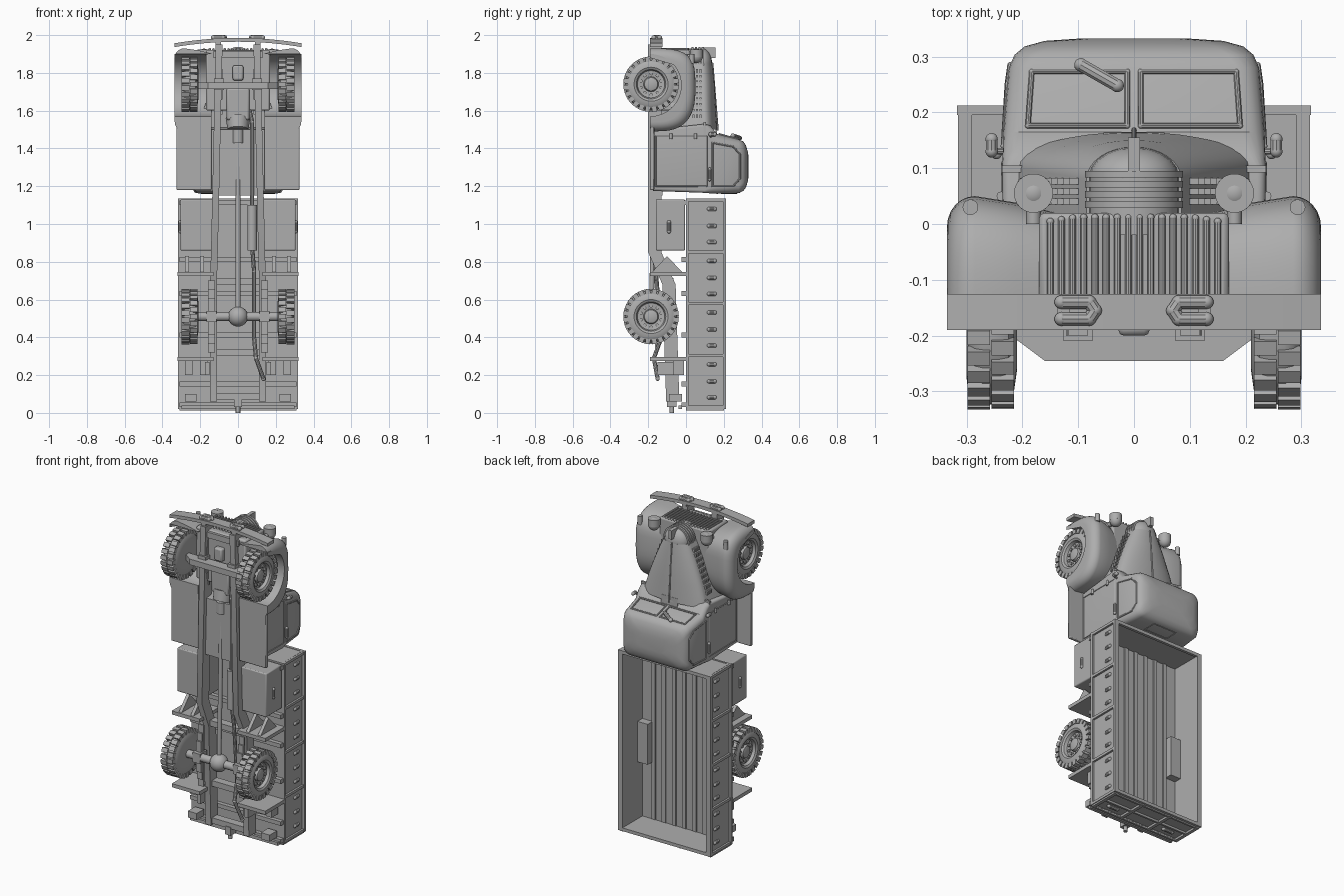
import bpy, bmesh
from math import sin, cos, pi
from mathutils import Vector, Matrix

if "Cube" in bpy.data.objects:
    bpy.data.objects.remove(bpy.data.objects["Cube"], do_unlink=True)

GREY = (.42, .42, .42, 1)
paint = bpy.data.materials.new("plain_grey")
paint.use_nodes = True
paint.diffuse_color = GREY
paint.node_tree.nodes["Principled BSDF"].inputs["Base Color"].default_value = GREY


class Part:
    """Collects simple shapes into one named object."""

    def __init__(self, name, mirror=False, bevel=0):
        self.name, self.mirror, self.bevel = name, mirror, bevel
        self.bm = bmesh.new()

    def __enter__(self):
        return self

    def __exit__(self, *error):
        bm = self.bm
        bmesh.ops.recalc_face_normals(bm, faces=bm.faces[:])
        for face in bm.faces:
            face.smooth = True
        for edge in bm.edges:
            edge.smooth = len(edge.link_faces) == 2 and edge.calc_face_angle(pi) < .6
        mesh = bpy.data.meshes.new(self.name)
        bm.to_mesh(mesh)
        bm.free()
        mesh.materials.append(paint)
        obj = bpy.data.objects.new(self.name, mesh)
        bpy.context.collection.objects.link(obj)
        if self.bevel:
            mod = obj.modifiers.new("Bevel", "BEVEL")
            mod.width, mod.segments = self.bevel, 2
        if self.mirror:
            mod = obj.modifiers.new("Mirror", "MIRROR")
            mod.use_clip, mod.use_mirror_merge = False, False

    def block(self, matrix):
        bmesh.ops.create_cube(self.bm, size=1, matrix=matrix)

    def box(self, x, y, z):
        spans = (x, y, z)
        middle = Vector([(a + b) / 2 for a, b in spans])
        size = [abs(b - a) for a, b in spans]
        self.block(Matrix.Translation(middle) @ Matrix.Diagonal((*size, 1)))

    def rod(self, start, end, r, tip=None, sides=16):
        start, end = Vector(start), Vector(end)
        along = end - start
        turn = along.to_track_quat("Z", "Y").to_matrix().to_4x4()
        bmesh.ops.create_cone(self.bm, cap_ends=True, segments=sides, radius1=r,
                              radius2=r if tip is None else tip, depth=along.length,
                              matrix=Matrix.Translation((start + end) / 2) @ turn)

    def ball(self, at, r, scale=(1, 1, 1)):
        bmesh.ops.create_uvsphere(self.bm, u_segments=20, v_segments=12, radius=r,
                                  matrix=Matrix.Translation(at) @ Matrix.Diagonal((*scale, 1)))

    def pipe(self, path, r, closed=False):
        ends = path[1:] + path[:1] if closed else path[1:]
        for a, b in zip(path, ends):
            self.rod(a, b, r, sides=10)
        for point in path:
            self.ball(point, r)

    def loft(self, rings):
        rows = [[self.bm.verts.new(p) for p in ring] for ring in rings]
        for a, b in zip(rows, rows[1:]):
            for i in range(len(a)):
                self.bm.faces.new((a[i - 1], a[i], b[i], b[i - 1]))
        self.bm.faces.new(rows[0])
        self.bm.faces.new(rows[-1])


def circle_x(x, r, y, z, sides=40):
    return [(x, y + r * sin(2 * pi * i / sides), z + r * cos(2 * pi * i / sides)) for i in range(sides)]


def power(value, exponent):
    return abs(value) ** exponent * (1 if value > 0 else -1)


# Wheels: lathed tyre and dished rim, lugs, bolts
AXLE_Y, FRONT_Z, REAR_Z = -.185, 1.74, .51
TYRE = [(.21, .08), (.215, .115), (.225, .132), (.24, .138), (.27, .138), (.285, .132),
        (.297, .115), (.3, .09), (.293, .078), (.275, .072), (.27, .04), (.285, .035), (.29, .02)]
for label, wheel_z in (("front", FRONT_Z), ("rear", REAR_Z)):
    with Part(label + "_wheels", mirror=True) as p:
        p.loft([circle_x(x, r, AXLE_Y, wheel_z) for x, r in TYRE])
        hub = Matrix.Translation((0, AXLE_Y, wheel_z))
        for side, x in enumerate((.235, .278)):
            for k in range(24):
                turn = Matrix.Rotation(2 * pi * (k + side / 2) / 24, 4, "X")
                p.block(hub @ turn @ Matrix.Translation((x, 0, .133)) @ Matrix.Diagonal((.04, .026, .027, 1)))
        for k in range(10):
            a = 2 * pi * k / 10
            y, z = AXLE_Y + .056 * sin(a), wheel_z + .056 * cos(a)
            p.rod((.265, y, z), (.281, y, z), .009, sides=8)

# Front fenders: rounded shell around a wheel arch
def fender_ring(x, inset):
    shrink = 1 - inset / .24
    ring = []
    for i in range(25):
        a = pi * i / 24
        squareness = .5 if a < pi / 2 else .85
        ring.append((x, -.19 + .24 * shrink * power(sin(a), .6),
                     1.71 + .22 * shrink * power(cos(a), squareness)))
    for i in range(25):
        a = pi - pi * i / 24
        ring.append((x, -.19 + .165 * sin(a), 1.735 + .165 * cos(a)))
    return ring


with Part("front_fenders", mirror=True) as p:
    steps = [pi / 2 * i / 6 for i in range(7)]
    p.loft([fender_ring(.14, .03), fender_ring(.21, .012)]
           + [fender_ring(.285 + .05 * sin(a), .055 * (1 - cos(a))) for a in steps])

# Grille panel with vertical bars
with Part("grille_panel", bevel=.01) as p:
    p.box((-.17, .17), (-.17, .02), (1.6, 1.922))
with Part("grille_bars") as p:
    for i in range(16):
        x = -.15 + .02 * i
        p.pipe([(x, -.13, 1.925), (x, .012 - .15 * max(0, abs(x) - .1), 1.925)], .0065)

# Hood: arched sections narrowing toward the nose
def hood_ring(z, half, shoulder, peak):
    arch = [(half * cos(pi * i / 16), shoulder + (peak - shoulder) * sin(pi * i / 16), z) for i in range(17)]
    return [(half, -.08, z)] + arch + [(-half, -.08, z)]


with Part("hood") as p:
    p.loft([hood_ring(1.5, .215, .1, .165), hood_ring(1.62, .178, .095, .158),
            hood_ring(1.75, .13, .088, .15), hood_ring(1.85, .085, .08, .138)])
with Part("radiator_nose") as p:
    p.rod((0, -.02, 1.85), (0, .09, 1.85), .08, sides=32)
    p.ball((0, .085, 1.85), .08, (1, .66, 1))
    for i in range(4):
        y = .035 + .018 * i
        p.rod((0, y - .006, 1.85), (0, y + .006, 1.85), .088, sides=32)
    p.box((-.011, .011), (.09, .155), (1.88, 1.935))
    p.pipe([(0, .168, 1.5), (0, .14, 1.85)], .005)
with Part("hood_louvers", mirror=True) as p:
    for row in range(3):
        for i in range(9):
            z = 1.56 + .03 * i
            x = .198 - (z - 1.56) * .37
            p.box((x - .01, x + .006), (.035 + .018 * row, .046 + .018 * row), (z, z + .02))
with Part("cowl_ledge", mirror=True) as p:
    p.box((.17, .236), (.092, .105), (1.47, 1.54))

# Cab: rounded rectangles stacked from floor to roof
def cab_ring(y, half, back, front, corner):
    ring = []
    for k, (sx, z) in enumerate(((1, front - corner), (-1, front - corner),
                                 (-1, back + corner), (1, back + corner))):
        for i in range(6):
            a = pi / 2 * (k + i / 5)
            ring.append((sx * (half - corner) + corner * cos(a), y, z + corner * sin(a)))
    return ring


with Part("cab") as p:
    p.loft([cab_ring(-.175, .232, 1.175, 1.5, .015), cab_ring(.1, .236, 1.165, 1.53, .015),
            cab_ring(.13, .235, 1.162, 1.52, .03), cab_ring(.165, .234, 1.16, 1.476, .04),
            cab_ring(.28, .224, 1.163, 1.447, .04), cab_ring(.303, .214, 1.175, 1.437, .045),
            cab_ring(.318, .196, 1.195, 1.415, .05), cab_ring(.328, .16, 1.23, 1.38, .05),
            cab_ring(.332, .1, 1.26, 1.35, .04)])
with Part("windshield_frames", mirror=True) as p:
    low, high = 1.476, 1.449
    p.pipe([(.012, .176, low), (.19, .176, low), (.183, .273, high), (.012, .273, high)], .005, True)
with Part("side_window_frames", mirror=True) as p:
    p.pipe([(.234, .14, 1.2), (.234, .14, 1.43), (.226, .25, 1.41), (.222, .285, 1.37),
            (.222, .285, 1.24), (.227, .25, 1.2)], .005, True)
with Part("rear_window_frame") as p:
    p.pipe([(-.08, .19, 1.162), (.08, .19, 1.162), (.08, .27, 1.164), (-.08, .27, 1.164)], .004, True)
with Part("door_trim", mirror=True) as p:
    p.pipe([(.234, -.16, 1.2), (.235, .11, 1.2), (.235, .11, 1.465), (.234, -.16, 1.465)], .003, True)
    p.pipe([(.246, .125, 1.235), (.246, .125, 1.29)], .009)
    for y in (-.08, .05):
        p.rod((.238, y, 1.45), (.238, y, 1.48), .008)
with Part("wiper_motor") as p:
    p.pipe([(-.095, .285, 1.455), (-.03, .248, 1.468)], .012)
with Part("cowl_vent") as p:
    p.box((-.055, .055), (.155, .164), (1.46, 1.53))
with Part("mirrors", mirror=True) as p:
    p.pipe([(.225, .13, 1.46), (.255, .13, 1.47)], .006)
    p.pipe([(.255, .13, 1.475), (.255, .152, 1.475)], .011)
with Part("running_boards", mirror=True, bevel=.005) as p:
    p.box((.14, .325), (-.19, -.168), (1.18, 1.56))

# Lamps
with Part("headlights", mirror=True) as p:
    p.ball((.18, .055, 1.89), .035, (1, 1, 1.1))
    p.rod((.18, .055, 1.885), (.18, .055, 1.925), .035, sides=24)
    p.rod((.18, .0, 1.885), (.18, .04, 1.885), .013)
with Part("marker_lights", mirror=True) as p:
    p.rod((.293, .03, 1.85), (.293, .03, 1.9), .014)

# Bumper and tow hooks
with Part("front_bumper") as p:
    rings = []
    for i in range(17):
        x = .335 * (i / 8 - 1)
        z = 1.965 - .25 * x * x
        rings.append([(x, -.19, z), (x, -.125, z), (x, -.125, z + .02), (x, -.19, z + .02)])
    p.loft(rings)
with Part("tow_hooks", mirror=True) as p:
    p.pipe([(.13, -.14, 1.987), (.08, -.14, 1.987), (.07, -.155, 1.987),
            (.08, -.17, 1.987), (.13, -.17, 1.987)], .0125)
    p.box((.115, .137), (-.18, -.13), (1.97, 1.99))
    p.box((.09, .12), (-.19, -.13), (1.9, 1.97))

# Cargo bed: open tray with ribs, beads and wheel boxes
BED_BACK, BED_FRONT = .02, 1.135
with Part("bed_floor") as p:
    p.box((-.3, .3), (0, .012), (BED_BACK, BED_FRONT))
    for i in range(7):
        x = -.21 + .07 * i
        p.box((x - .012, x + .012), (.01, .02), (.04, 1.12))
with Part("bed_sides", mirror=True) as p:
    p.box((.29, .303), (0, .2), (BED_BACK, BED_FRONT))
    p.box((.286, .317), (.195, .212), (BED_BACK, BED_FRONT))
    p.box((.29, .317), (0, .014), (BED_BACK, BED_FRONT))
    for k in range(5):
        z = .022 + .274 * k
        p.box((.3, .315), (0, .2), (z, z + .016))
        if k < 4:
            for step in (.06, .145, .235):
                p.pipe([(.302, .122, z + step), (.302, .152, z + step)], .011)
with Part("bed_ends") as p:
    for z, face in ((BED_FRONT - .015, BED_FRONT), (BED_BACK + .005, BED_BACK)):
        p.box((-.3, .3), (0, .2), (z, z + .012))
        p.box((-.317, .317), (.195, .212), (z - .005, z + .015))
    for x in (-.3, -.1, .1, .3):
        p.box((x - .01, x + .01), (0, .2), (.012, .03))
    for y in (.005, .1, .19):
        p.box((-.31, .31), (y - .006, y + .006), (.012, .03))
    for x in (-.2, .2):
        p.pipe([(x - .03, .055, .024), (x + .03, .055, .024)], .012)
with Part("wheel_boxes", mirror=True) as p:
    p.box((.22, .295), (.005, .06), (.39, .64))
with Part("bed_beams") as p:
    for z in (.03, .14, .4, .62, .8, 1.1):
        p.box((-.31, .31), (-.025, 0), (z, z + .025))

# Side lockers with handles
with Part("side_lockers", mirror=True, bevel=.006) as p:
    p.box((.125, .305), (-.16, -.005), (.86, 1.13))
with Part("locker_handles", mirror=True) as p:
    p.pipe([(.306, -.09, .96), (.306, -.09, 1.01)], .01)

# Rear mudguards and brackets
with Part("mudguards", mirror=True) as p:
    for z in (.275, .725):
        p.box((.13, .32), (-.19, 0), (z, z + .022))
    for x in (.18, .26):
        p.loft([[(x + w, -.18, .745), (x + w, -.02, .745), (x + w, -.1, .83)] for w in (0, .02)])
        p.box((x - .02, x + .02), (-.07, -.01), (.2, .275))

# Chassis rails, cross members and springs
with Part("chassis_rails", mirror=True) as p:
    path = [(1.95, .1, -.165), (.85, .125, -.165), (.68, .13, -.09), (.06, .13, -.07)]
    p.loft([[(x - .018, y - .035, z), (x + .018, y - .035, z),
             (x + .018, y + .035, z), (x - .018, y + .035, z)] for z, x, y in path])
with Part("cross_members") as p:
    for z, y in ((.07, -.07), (.3, -.07), (.68, -.09), (1.15, -.15), (1.88, -.16)):
        p.box((-.13, .13), (y - .025, y + .025), (z, z + .035))
with Part("leaf_springs", mirror=True) as p:
    for x, z, reach in ((.1, FRONT_Z, .16), (.14, REAR_Z, .19)):
        for k in range(3):
            span = reach * (1 - k / 4)
            p.box((x - .018, x + .018), (-.165 - .011 * k, -.155 - .011 * k), (z - span, z + span))
        p.box((x - .026, x + .026), (-.21, -.14), (z - .03, z + .03))

# Axles and drive line
with Part("front_axle") as p:
    p.loft([[(-.22, -.2, z), (-.16, -.245, z), (.16, -.245, z), (.22, -.2, z), (.22, -.18, z),
             (-.22, -.18, z)] for z in (1.715, 1.75)])
with Part("rear_axle") as p:
    p.rod((-.22, AXLE_Y, REAR_Z), (.22, AXLE_Y, REAR_Z), .024)
    p.ball((0, AXLE_Y, REAR_Z), .053)
with Part("drive_shaft") as p:
    p.rod((0, AXLE_Y, REAR_Z), (0, -.16, 1.46), .013)
    p.rod((0, -.16, 1.43), (0, -.16, 1.5), .03)
    p.rod((0, -.15, 1.5), (0, -.13, 1.56), .055, .065)
with Part("engine_sump", bevel=.01) as p:
    p.box((-.06, .06), (-.18, .02), (1.55, 1.72))
    p.box((-.028, .028), (-.2, -.1), (1.76, 1.84))
with Part("exhaust") as p:
    p.pipe([(.05, -.15, 1.65), (.075, -.17, 1.54), (.075, -.17, .88), (.085, -.16, .75),
            (.085, -.13, .4), (.095, -.17, .29), (.135, -.15, .18)], .011)
    p.rod((.075, -.17, .86), (.075, -.17, 1.1), .026)

# Tail fittings
with Part("tail_lights", mirror=True) as p:
    p.box((.22, .28), (-.09, -.02), (.06, .1))
    p.box((.15, .175), (-.15, -.03), (.2, .27))
with Part("tow_coupling") as p:
    p.box((-.02, .02), (-.1, -.05), (.03, .08))
    p.rod((0, -.075, 0), (0, -.075, .05), .012)
    p.box((-.3, .3), (-.04, -.02), (.02, .04))
